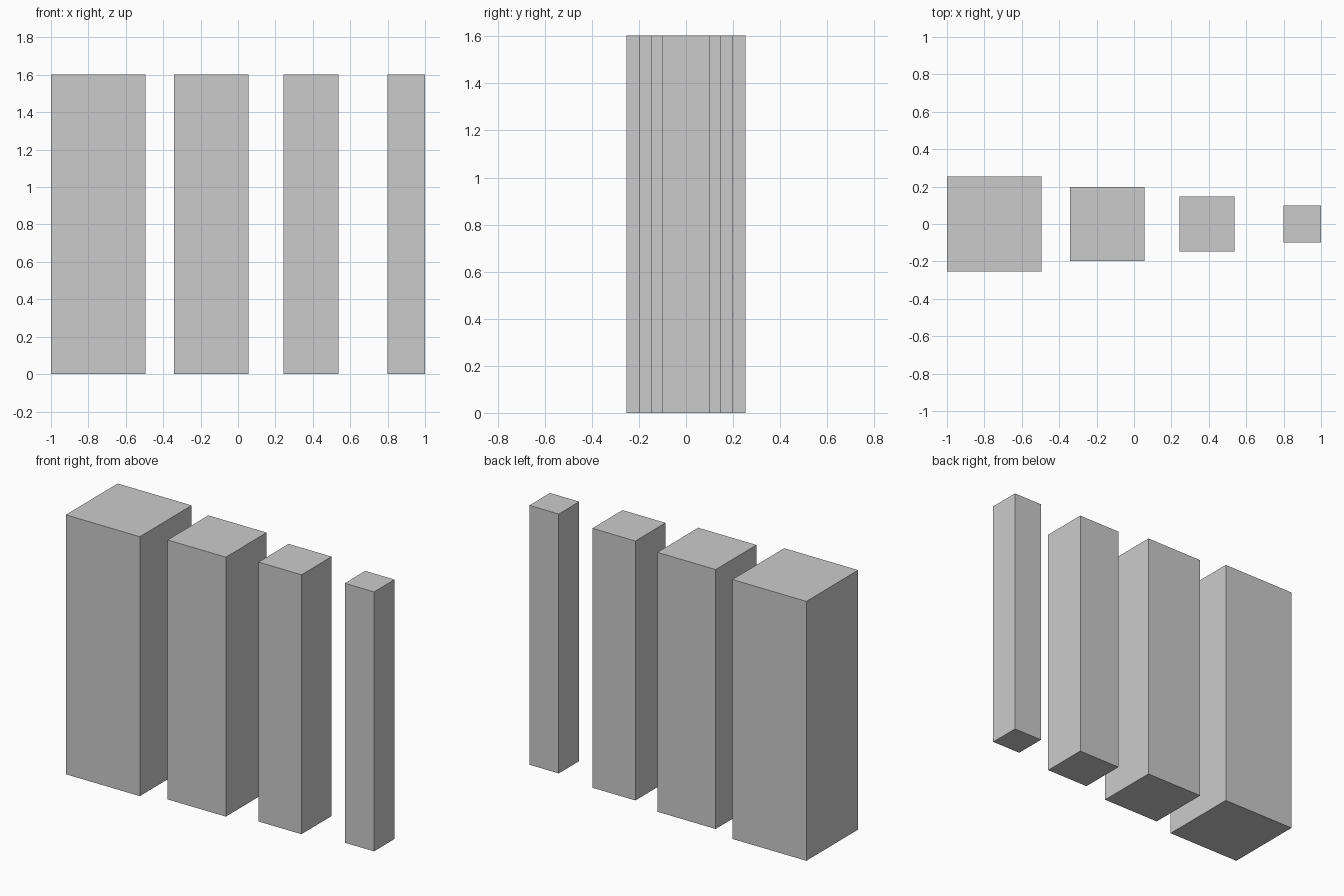
import bpy

if "Cube" in bpy.data.objects:
    bpy.data.objects.remove(bpy.data.objects["Cube"])

HEIGHT = 1.603


def pillar(name, x, width):
    bpy.ops.mesh.primitive_cube_add(size=1, location=(x, 0, HEIGHT / 2))
    obj = bpy.context.object
    obj.name = name
    obj.scale = (width, width, HEIGHT)
    bpy.ops.object.transform_apply(location=False, rotation=False, scale=True)


# Row of four square pillars, thickest to thinnest: (centre x, width)
row = [(-0.747, 0.506), (-0.143, 0.398), (0.390, 0.294), (0.900, 0.200)]
for i, (x, width) in enumerate(row, 1):
    pillar(f"square_pillar_{i}", x, width)
